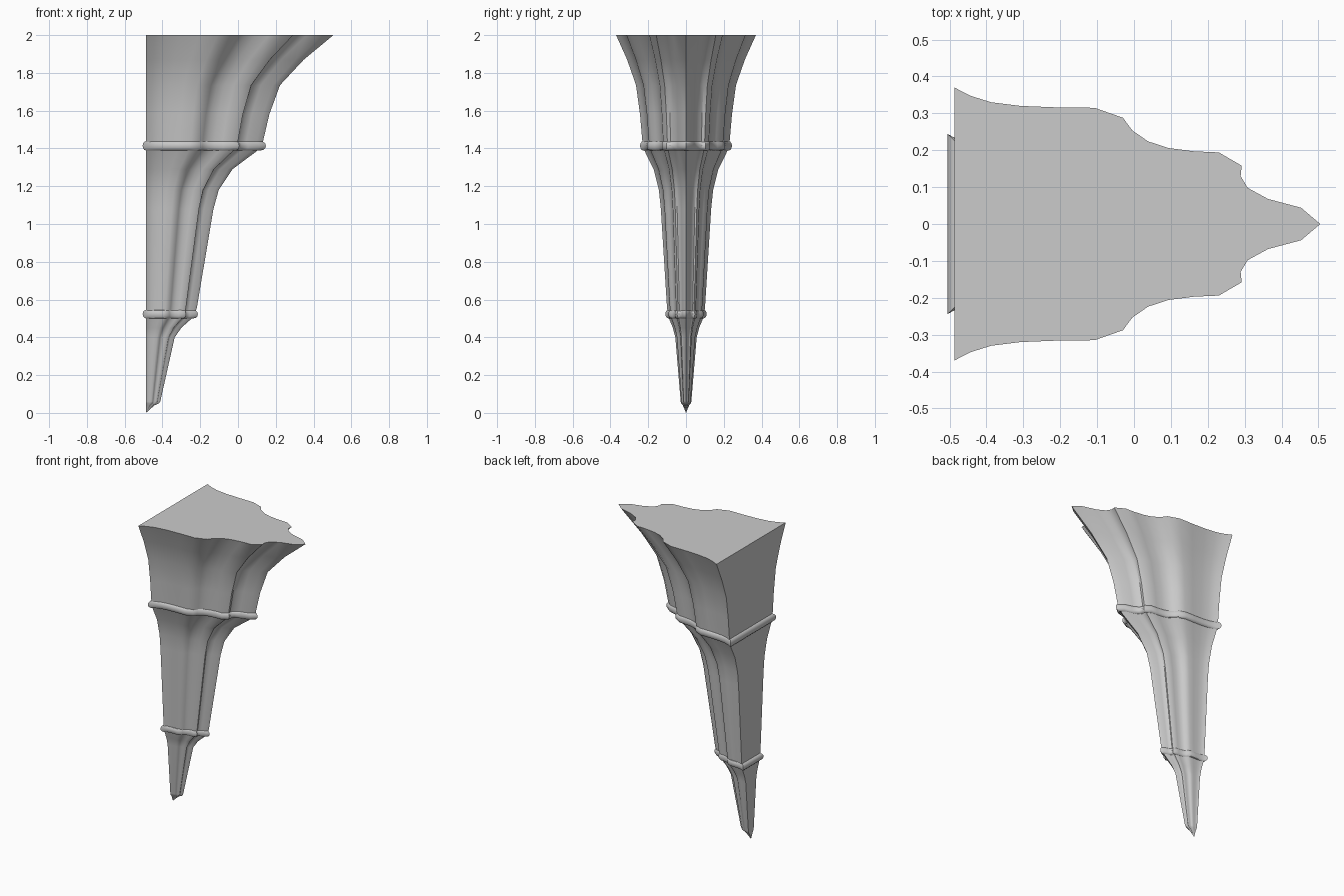
import bpy, bmesh, math

cube = bpy.data.objects.get("Cube")
if cube:
    bpy.data.objects.remove(cube, do_unlink=True)

# One plain stone colour
stone = bpy.data.materials.new("stone_grey")
stone.use_nodes = True
GREY = (0.6, 0.6, 0.6, 1)
stone.diffuse_color = GREY
stone.node_tree.nodes["Principled BSDF"].inputs["Base Color"].default_value = GREY

# Half of the moulded plan, measured from the wall plane: (reach, half width)
HALF = [(0, .37), (.045, .347), (.1, .33), (.18, .32), (.28, .316), (.38, .315),
        (.457, .288), (.482, .254), (.525, .224), (.58, .206), (.65, .197),
        (.717, .194), (.779, .158), (.776, .13), (.795, .098), (.85, .068),
        (.94, .044), (.992, 0)]
PLAN = HALF + [(x, -y) for x, y in reversed(HALF[:-1])]
WALL = -.487


def loft(name, stations, cap_top=False):
    """Skin the plan through stations of (height, scale, wall offset)."""
    bm = bmesh.new()
    rings = [[bm.verts.new((WALL - back + x * s, y * s, z)) for x, y in PLAN]
             for z, s, back in stations]
    n = len(PLAN)
    for low, high in zip(rings, rings[1:]):
        for i in range(n):
            j = (i + 1) % n
            bm.faces.new((low[i], low[j], high[j], high[i]))
    if cap_top:
        bm.faces.new(rings[-1])
    bmesh.ops.remove_doubles(bm, verts=bm.verts, dist=.0002)
    bmesh.ops.recalc_face_normals(bm, faces=bm.faces)
    # Make sure the wall side looks away from the front
    bm.normal_update()
    wall = min(bm.faces, key=lambda f: f.calc_center_median().x)
    if wall.normal.x > 0:
        bmesh.ops.reverse_faces(bm, faces=bm.faces)
    mesh = bpy.data.meshes.new(name)
    bm.to_mesh(mesh)
    bm.free()
    mesh.materials.append(stone)
    obj = bpy.data.objects.new(name, mesh)
    bpy.context.collection.objects.link(obj)
    bpy.ops.object.select_all(action='DESELECT')
    obj.select_set(True)
    bpy.context.view_layer.objects.active = obj
    bpy.ops.object.shade_smooth_by_angle(angle=math.radians(35))
    return obj


def tier(name, profile, cap_top=False):
    return loft(name, [(z, s, 0) for z, s in profile], cap_top)


def band(name, z, scale, swell, height):
    """Rounded moulding that wraps all sides, the wall side included."""
    stations = []
    for k in range(7):
        a = math.pi * k / 6
        bulge = math.sin(a)
        stations.append((z - math.cos(a) * height / 2,
                         scale + swell * bulge, .018 * bulge))
    return loft(name, stations)


# Flared tiers, from the wide top down to the point
tier("upper_tier", [(1.41, .615), (1.44, .625), (1.58, .658), (1.735, .715),
                    (1.87, .842), (2, 1)], cap_top=True)
tier("middle_tier", [(.52, .26), (.56, .272), (1.08, .36), (1.18, .388),
                     (1.29, .462), (1.385, .59), (1.41, .615)])
tier("lower_tip", [(0, 0), (.04, .045), (.05, .068), (.06, .076), (.4, .153),
                   (.45, .188), (.505, .25), (.52, .26)])

# Bands between the tiers
band("upper_band", 1.414, .61, .048, .05)
band("lower_band", .523, .255, .04, .045)
